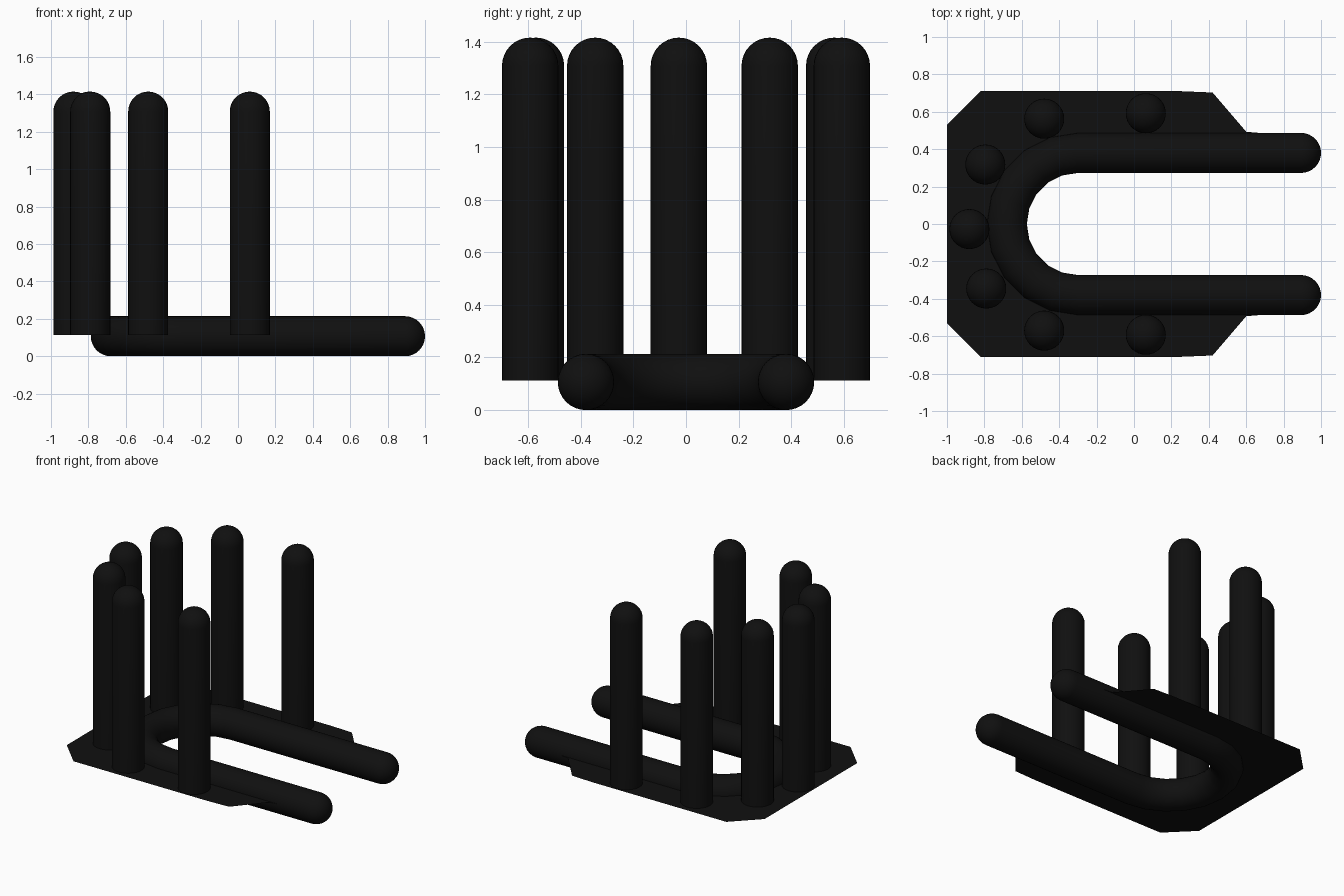
import bpy, bmesh
from math import sin, cos, pi, radians
from mathutils import Vector

if "Cube" in bpy.data.objects:
    bpy.data.objects.remove(bpy.data.objects["Cube"])

R = 0.107      # tube and post radius
SIDES = 32
CAP = 8        # rings in a rounded end

mat = bpy.data.materials.new("black")
mat.diffuse_color = (0.005, 0.005, 0.005, 1)
mat.use_nodes = True
mat.node_tree.nodes["Principled BSDF"].inputs["Base Color"].default_value = mat.diffuse_color


def finish(name, bm, smooth=True):
    bmesh.ops.recalc_face_normals(bm, faces=bm.faces)
    me = bpy.data.meshes.new(name)
    bm.to_mesh(me)
    bm.free()
    for p in me.polygons:
        p.use_smooth = smooth
    me.materials.append(mat)
    ob = bpy.data.objects.new(name, me)
    bpy.context.collection.objects.link(ob)
    return ob


def rounded_end(p, d):
    """Rings (centre, tangent, radius) running from p out to a dome in direction d."""
    return [(p + d * R * sin(a), d, R * cos(a))
            for a in (pi / 2 * i / CAP for i in range(CAP))]


def sweep(name, rings, side, tip_start=None, tip_end=None):
    """Skin circular rings along a path; side is a vector normal to the path plane."""
    bm = bmesh.new()
    loops = []
    for c, t, r in rings:
        u = t.cross(side).normalized()
        loops.append([bm.verts.new(c + r * (cos(a) * u + sin(a) * side))
                      for a in (2 * pi * k / SIDES for k in range(SIDES))])
    for A, B in zip(loops, loops[1:]):
        for k in range(SIDES):
            j = (k + 1) % SIDES
            bm.faces.new((A[k], A[j], B[j], B[k]))
    for tip, loop in ((tip_start, loops[0]), (tip_end, loops[-1])):
        if tip is not None:
            v = bm.verts.new(tip)
            for k in range(SIDES):
                bm.faces.new((loop[k], loop[(k + 1) % SIDES], v))
    return finish(name, bm)


X, Z = Vector((1, 0, 0)), Vector((0, 0, 1))

# U-shaped tube lying on the ground, round at both ends
ends = [Vector((1 - R, y, R)) for y in (0.38, -0.38)]
rings = [(p, -t, r) for p, t, r in reversed(rounded_end(ends[0], X))]
for i in range(11):
    a = radians(90 + 18 * i)
    rings.append((Vector((-0.3 + 0.38 * cos(a), 0.38 * sin(a), R)),
                  Vector((-sin(a), cos(a), 0)), R))
rings += rounded_end(ends[1], X)
sweep("u_tube", rings, Z, ends[0] + X * R, ends[1] + X * R)

# Thin plate wrapped round the tube
half = [(-1, 0.53), (-0.82, 0.71), (0.25, 0.71), (0.42, 0.703), (0.6, 0.493),
        (0.73, 0.482), (0.73, 0.43), (-0.3, 0.43), (-0.58, 0.33), (-0.69, 0.12)]
bm = bmesh.new()
outline = half + [(x, -y) for x, y in reversed(half)]
bm.faces.new([bm.verts.new((x, y, 0.113)) for x, y in outline])
bmesh.ops.triangulate(bm, faces=bm.faces)
plate = finish("base_plate", bm, smooth=False)

# Round-topped posts standing on the plate
posts = [(0.063, 0.592), (-0.48, 0.563), (-0.795, 0.318), (-0.88, -0.027),
         (-0.79, -0.345), (-0.48, -0.57), (0.063, -0.592)]
for i, (x, y) in enumerate(posts):
    base, top = Vector((x, y, 0.113)), Vector((x, y, 1.415 - R))
    sweep(f"post_{i + 1}", [(base, Z, R)] + rounded_end(top, Z), X,
          tip_end=top + Z * R)
